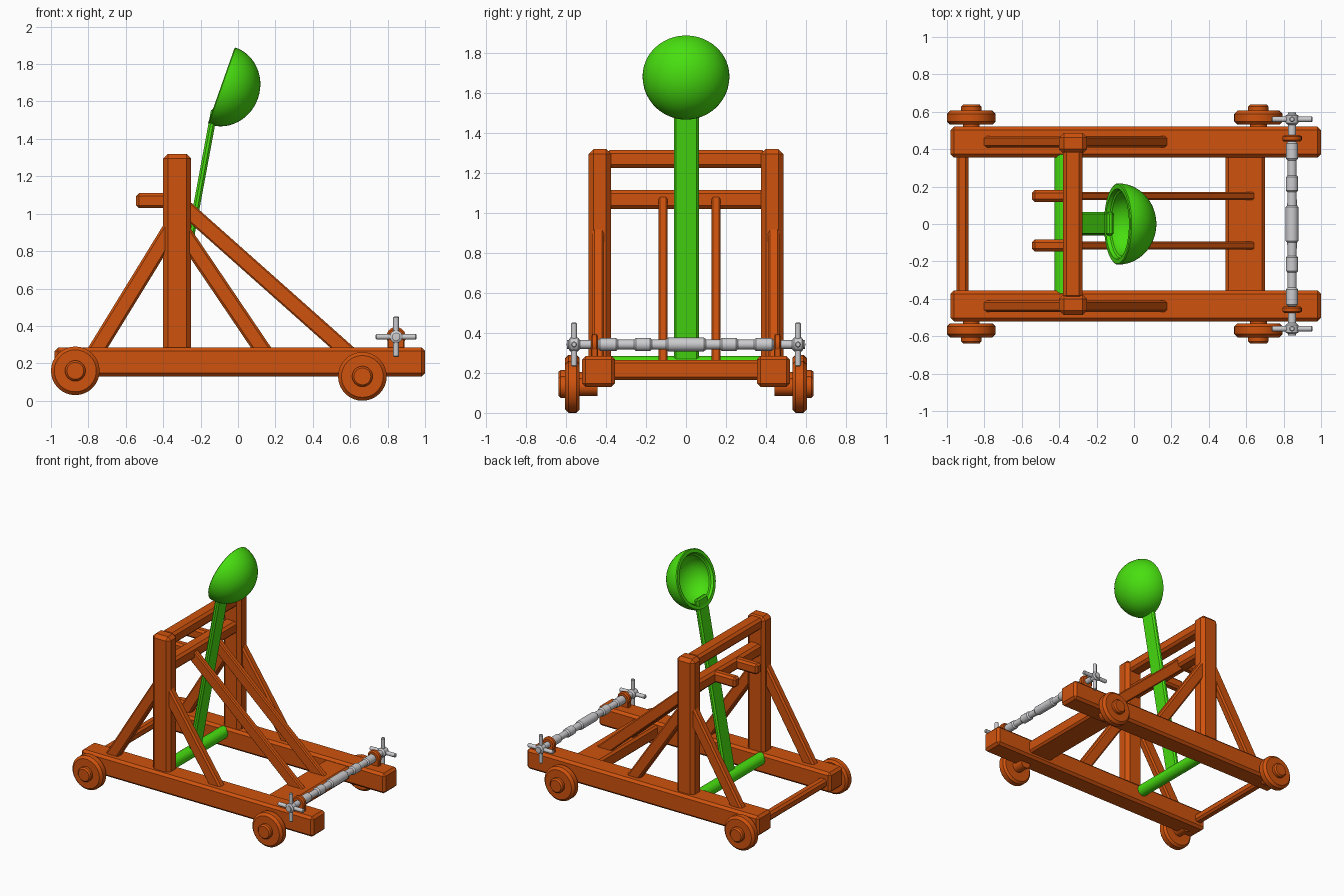
import bpy, bmesh, math
from mathutils import Vector, Matrix

if "Cube" in bpy.data.objects:
    bpy.data.objects.remove(bpy.data.objects["Cube"])


def material(name, rgb):
    m = bpy.data.materials.new(name)
    m.diffuse_color = (*rgb, 1)
    m.use_nodes = True
    m.node_tree.nodes["Principled BSDF"].inputs["Base Color"].default_value = m.diffuse_color
    return m


WOOD = material("orange wood", (0.62, 0.085, 0.004))
GREEN = material("bright green", (0.065, 0.74, 0.005))
STEEL = material("light grey metal", (0.60, 0.60, 0.62))


def finish(name, bm, mat, smooth=False):
    bmesh.ops.recalc_face_normals(bm, faces=bm.faces)
    me = bpy.data.meshes.new(name)
    bm.to_mesh(me)
    bm.free()
    ob = bpy.data.objects.new(name, me)
    bpy.context.collection.objects.link(ob)
    me.materials.append(mat)
    if smooth:
        bpy.context.view_layer.objects.active = ob
        ob.select_set(True)
        bpy.ops.object.shade_smooth_by_angle(angle=math.radians(35))
        ob.select_set(False)
    return ob


def box(name, x, y, z, mat=WOOD, bevel=0.015):
    """Chamfered timber from (min, max) ranges."""
    bm = bmesh.new()
    bmesh.ops.create_cube(bm, size=1)
    for v in bm.verts:
        v.co = [r[0] + (c + 0.5) * (r[1] - r[0]) for c, r in zip(v.co, (x, y, z))]
    bmesh.ops.bevel(bm, geom=bm.edges[:], offset=bevel, segments=1, affect='EDGES')
    return finish(name, bm, mat)


def strut(name, a, b, y, width, depth, mat=WOOD, bevel=0.012):
    """Chamfered timber between two (x, z) points, centred on y."""
    d = Vector((b[0] - a[0], 0, b[1] - a[1]))
    ob = box(name, (-depth / 2, depth / 2), (-width / 2, width / 2), (0, d.length), mat, bevel)
    ob.data.transform(Matrix.Translation((a[0], y, a[1]))
                      @ Matrix.Rotation(math.atan2(d.x, d.z), 4, 'Y'))
    return ob


def lathe(name, profile, origin, axis, mat, steps=32):
    """Spin (radius, height) points about an axis through origin."""
    bm = bmesh.new()
    vs = [bm.verts.new((r, 0, h)) for r, h in profile]
    es = [bm.edges.new(p) for p in zip(vs, vs[1:])]
    bmesh.ops.spin(bm, geom=vs + es, axis=(0, 0, 1), cent=(0, 0, 0),
                   steps=steps, angle=2 * math.pi)
    bmesh.ops.remove_doubles(bm, verts=bm.verts, dist=0.0002)
    rot = Vector((0, 0, 1)).rotation_difference(Vector(axis)).to_matrix().to_4x4()
    bm.transform(Matrix.Translation(origin) @ rot)
    return finish(name, bm, mat, True)


# Both sides of the frame
for s, side in ((1, "back"), (-1, "front")):
    def span(a, b):
        return tuple(sorted((s * a, s * b)))

    box(side + "_rail", (-0.98, 1.0), span(0.355, 0.52), (0.13, 0.285), bevel=0.018)
    box(side + "_post", (-0.40, -0.25), span(0.375, 0.487), (0.14, 1.32), bevel=0.025)
    strut(side + "_rear_brace", (-0.80, 0.20), (-0.34, 0.95), s * 0.44, 0.062, 0.09)
    strut(side + "_fore_brace", (0.18, 0.20), (-0.30, 0.91), s * 0.44, 0.062, 0.09)

    # Wheels with raised hubs and axle stubs
    wheel = [(0, -0.09), (0.045, -0.09), (0.045, 0.0), (0.115, 0.0), (0.13, 0.015),
             (0.13, 0.055), (0.112, 0.073), (0.055, 0.073), (0.055, 0.094),
             (0.045, 0.105), (0, 0.105)]
    for x, z, end in ((-0.87, 0.16, "rear"), (0.665, 0.13, "fore")):
        lathe(f"{side}_{end}_wheel", wheel, (x, s * 0.533, z), (0, s, 0), WOOD)

    # Winch bracket: foot plus rounded collar
    box(side + "_bracket_foot", (0.80, 0.89), span(0.44, 0.475), (0.26, 0.345), bevel=0.005)
    lathe(side + "_bracket_collar",
          [(0, 0), (0.042, 0), (0.052, 0.008), (0.052, 0.027), (0.042, 0.035), (0, 0.035)],
          (0.845, s * 0.44, 0.342), (0, s, 0), WOOD, 24)

    # Winch handle: four round spokes
    for k, d in enumerate(((1, 0, 0), (-1, 0, 0), (0, 0, 1), (0, 0, -1))):
        lathe(f"{side}_handle_spoke_{k}",
              [(0, 0), (0.015, 0), (0.015, 0.104), (0.010, 0.109), (0, 0.109)],
              (0.845, s * 0.56, 0.342), d, STEEL, 12)

# Cross members
box("top_beam", (-0.38, -0.275), (-0.40, 0.40), (1.225, 1.315), bevel=0.018)
box("stop_beam", (-0.375, -0.275), (-0.40, 0.40), (1.02, 1.115), bevel=0.018)
box("fore_plank", (0.49, 0.70), (-0.37, 0.37), (0.165, 0.265))
box("rear_bar", (-0.95, -0.885), (-0.37, 0.37), (0.17, 0.235))

# Stop pegs and long struts
for y, n in ((0.15, "back"), (-0.115, "front")):
    box(n + "_peg", (-0.545, -0.30), (y - 0.032, y + 0.032), (1.03, 1.11))
    strut(n + "_long_strut", (-0.31, 1.055), (0.635, 0.215), y, 0.044, 0.085, bevel=0.008)

# Throwing arm and its axle
strut("arm", (-0.372, 0.23), (-0.125, 1.56), 0.002, 0.125, 0.036, GREEN, 0.011)
lathe("arm_axle", [(0, -0.38), (0.045, -0.38), (0.045, 0.38), (0, 0.38)],
      (-0.38, 0, 0.24), (0, 1, 0), GREEN, 24)

# Bowl: outer dome, chamfered rim, inner dome
bowl = []
for i in range(15):
    t = math.pi / 2 * i / 14
    bowl.append((0.2175 * math.sin(t), 0.203 * math.cos(t)))
bowl += [(0.212, -0.005), (0.188, -0.005), (0.182, 0.015), (0.172, 0.022)]
for i in range(13):
    t = math.pi / 2 * i / 12
    bowl.append((0.172 * math.cos(t), 0.022 + 0.14 * math.sin(t)))
lathe("bowl", bowl, (-0.085, 0, 1.683), (0.943, 0, -0.333), GREEN, 48)

# Winch shaft with raised collars, mirrored about its middle
half = [(0.034, 0.09), (0.026, 0.10), (0.024, 0.17), (0.033, 0.18), (0.033, 0.25),
        (0.024, 0.26), (0.024, 0.34), (0.032, 0.35), (0.032, 0.43), (0.022, 0.44),
        (0.022, 0.53), (0.034, 0.54), (0.034, 0.58), (0.022, 0.587), (0.022, 0.595),
        (0, 0.597)]
lathe("winch_shaft", [(r, -h) for r, h in reversed(half)] + half,
      (0.845, 0, 0.342), (0, 1, 0), STEEL, 20)
